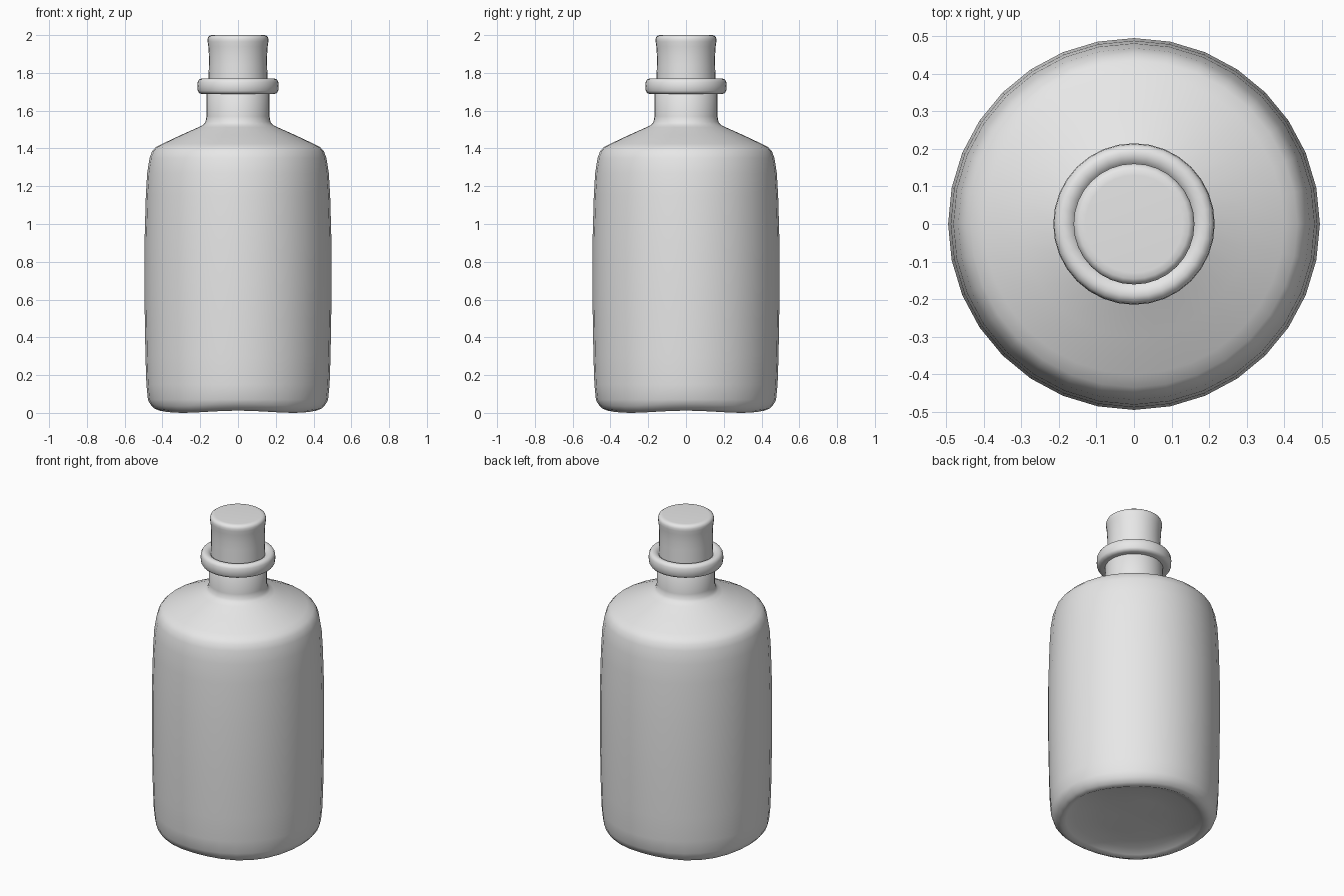
import bpy, bmesh, math

if "Cube" in bpy.data.objects:
    bpy.data.objects.remove(bpy.data.objects["Cube"])

SIDES = 32

grey = bpy.data.materials.new("plain grey")
grey.diffuse_color = (0.8, 0.8, 0.8, 1)
grey.use_nodes = True
grey.node_tree.nodes["Principled BSDF"].inputs["Base Color"].default_value = grey.diffuse_color


def lathe(name, profile, wave=0.0):
    """Spin (radius, z) points round z; wave lifts the low rim on the axes."""
    bm = bmesh.new()
    rings = []
    for r, z in profile:
        if r == 0:
            rings.append([bm.verts.new((0, 0, z))] * SIDES)
            continue
        ring = []
        for i in range(SIDES):
            a = 2 * math.pi * i / SIDES
            lift = wave * math.cos(2 * a) ** 2 if z < 0.05 and r > 0.3 else 0
            ring.append(bm.verts.new((r * math.cos(a), r * math.sin(a), z + lift)))
        rings.append(ring)
    for lo, hi in zip(rings, rings[1:]):
        for i in range(SIDES):
            j = (i + 1) % SIDES
            corners = list(dict.fromkeys((lo[i], lo[j], hi[j], hi[i])))
            bm.faces.new(corners)
    bmesh.ops.recalc_face_normals(bm, faces=bm.faces)
    mesh = bpy.data.meshes.new(name)
    bm.to_mesh(mesh)
    bm.free()
    mesh.materials.append(grey)
    ob = bpy.data.objects.new(name, mesh)
    bpy.context.collection.objects.link(ob)
    bpy.ops.object.select_all(action='DESELECT')
    ob.select_set(True)
    bpy.context.view_layer.objects.active = ob
    bpy.ops.object.shade_smooth_by_angle(angle=math.radians(50))
    return ob


# Bottle: hollowed base, straight body, sloping shoulder, neck
lathe("bottle_body", [
    (0, 0.05), (0.2, 0.045), (0.34, 0.03), (0.39, 0.012), (0.415, 0.0),
    (0.445, 0.012), (0.465, 0.035), (0.477, 0.07), (0.485, 0.15), (0.49, 0.3),
    (0.495, 0.6), (0.495, 0.9), (0.488, 1.15), (0.481, 1.27), (0.468, 1.35),
    (0.455, 1.385), (0.435, 1.407), (0.40, 1.425), (0.3, 1.472),
    (0.21, 1.512), (0.185, 1.525), (0.172, 1.54), (0.167, 1.57),
    (0.167, 1.70), (0.15, 1.72), (0, 1.72)], wave=0.012)

# Rounded collar round the mouth
lathe("neck_collar", [
    (0.15, 1.688), (0.19, 1.688), (0.206, 1.693), (0.213, 1.705),
    (0.215, 1.73), (0.213, 1.752), (0.206, 1.765), (0.192, 1.771),
    (0.175, 1.769), (0.162, 1.76), (0.15, 1.745)])

# Stopper, slightly flared at the top
lathe("stopper", [
    (0, 1.73), (0.156, 1.73), (0.156, 1.78), (0.154, 1.84), (0.154, 1.89),
    (0.157, 1.94), (0.161, 1.965), (0.161, 1.98), (0.157, 1.992),
    (0.146, 1.999), (0.13, 2.0), (0, 2.0)])
